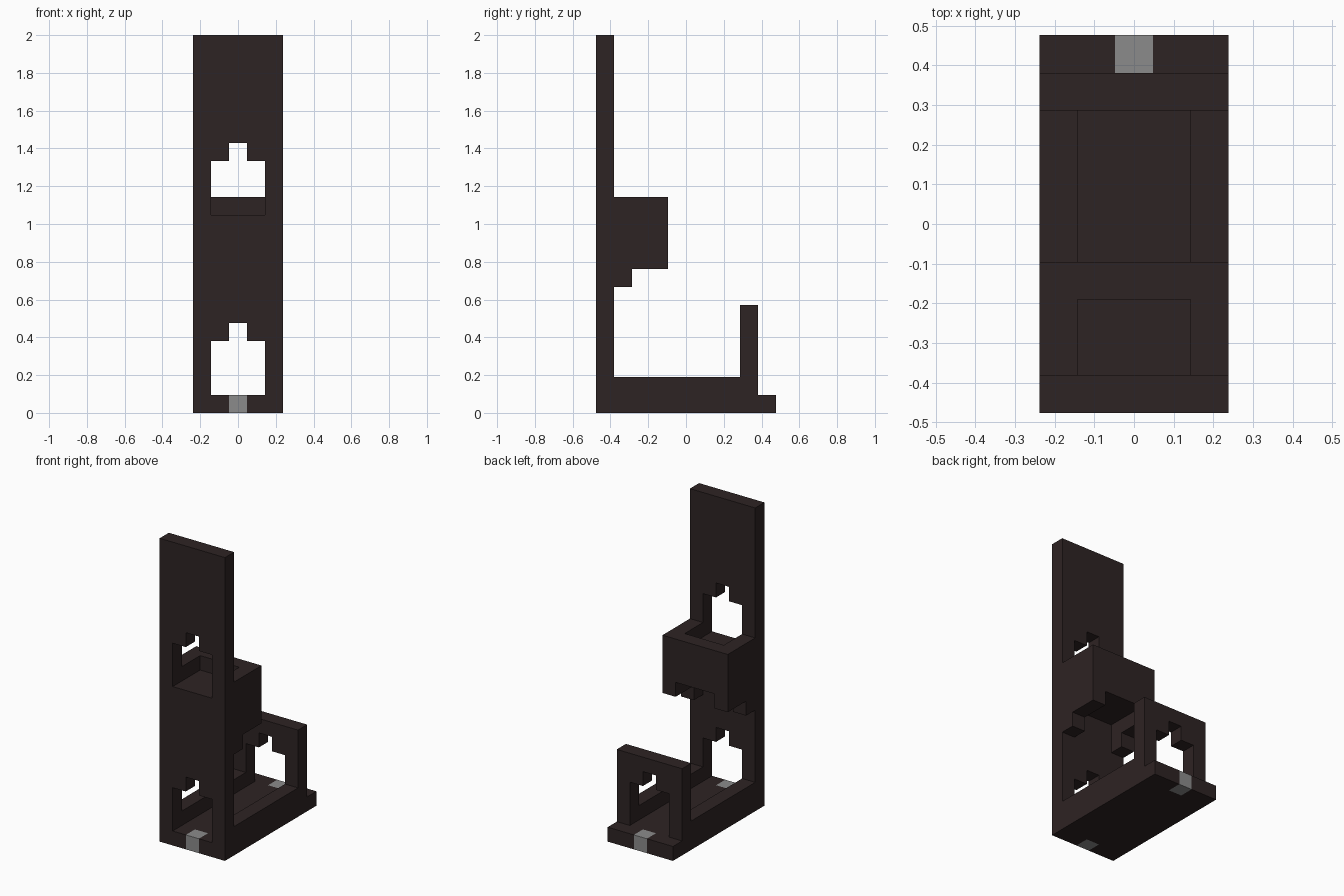
import bpy
import bmesh
from mathutils import Matrix, Vector

default = bpy.data.objects.get("Cube")
if default:
    bpy.data.objects.remove(default, do_unlink=True)

U = 2 / 21          # one block unit
HALF_DEPTH = 5      # depth runs from 0 (front) to 10 (back) before centring


def make_material(name, color):
    mat = bpy.data.materials.new(name)
    mat.use_nodes = True
    mat.diffuse_color = color
    mat.node_tree.nodes["Principled BSDF"].inputs["Base Color"].default_value = color
    return mat


DARK = make_material("dark brown", (0.027, 0.017, 0.017, 1))
GREY = make_material("mid grey", (0.26, 0.26, 0.26, 1))

# Axes that profile u, profile v and extrusion map to
PLANES = {"front": "xzy", "side": "yzx", "plan": "xyz"}


def extrude(name, plane, loops, start, end, mat=DARK):
    """Fill the outline (first loop) minus its holes and extrude it."""
    curve = bpy.data.curves.new(name, "CURVE")
    curve.dimensions = "2D"
    curve.fill_mode = "BOTH"
    curve.extrude = (end - start) / 2
    for loop in loops:
        spline = curve.splines.new("POLY")
        spline.points.add(len(loop) - 1)
        for point, (u, v) in zip(spline.points, loop):
            point.co = (u, v, 0, 1)
        spline.use_cyclic_u = True
        spline.use_smooth = False
    temp = bpy.data.objects.new(name + " curve", curve)
    bpy.context.collection.objects.link(temp)
    deps = bpy.context.evaluated_depsgraph_get()
    mesh = bpy.data.meshes.new_from_object(temp.evaluated_get(deps))
    bpy.data.objects.remove(temp, do_unlink=True)
    bpy.data.curves.remove(curve)

    # Turn the extrusion into place, weld it and face it outward
    turn = Matrix.Identity(3)
    for column, axis in enumerate(PLANES[plane]):
        turn.col[column] = [float(axis == a) for a in "xyz"]
    middle = Vector((0, 0, (start + end) / 2))
    bm = bmesh.new()
    bm.from_mesh(mesh)
    for v in bm.verts:
        v.co = (turn @ (v.co + middle) - Vector((0, HALF_DEPTH, 0))) * U
    bmesh.ops.remove_doubles(bm, verts=bm.verts, dist=0.0001)
    bmesh.ops.recalc_face_normals(bm, faces=bm.faces)
    for f in bm.faces:
        f.smooth = False
    bm.to_mesh(mesh)
    bm.free()
    mesh.name = name
    mesh.materials.clear()
    mesh.materials.append(mat)
    obj = bpy.data.objects.new(name, mesh)
    bpy.context.collection.objects.link(obj)
    return obj


def rect(u0, v0, u1, v1):
    return [(u0, v0), (u1, v0), (u1, v1), (u0, v1)]


def arch(bottom):
    """Stepped opening: wide below, one unit wide at the top."""
    half = [(1.5, bottom), (1.5, bottom + 3), (0.5, bottom + 3), (0.5, bottom + 4)]
    return half + [(-u, v) for u, v in reversed(half)]


def panel(name, top, front, holes=()):
    """Upright panel standing on the base with a doorway at its foot."""
    outline = [(2.5, 1)] + [(2.5, top), (-2.5, top), (-2.5, 1)] + arch(1)[::-1]
    extrude(name, "front", [outline, *holes], front, front + 1)


# Base slab, notched at both ends for the studs
end_notch = [(-0.5, 0), (-0.5, 1), (0.5, 1), (0.5, 0), (2.5, 0)]
outline = [(-2.5, 0)] + end_notch
outline += [(-u, 10 - v) for u, v in outline]
extrude("base_slab", "plan", [outline], 0, 1)

# Grey end studs
for name, y in (("front_stud", 0), ("rear_stud", 9)):
    extrude(name, "plan", [rect(-0.5, y, 0.5, y + 1)], 0, 1, GREY)

# Tall front panel with window, and low rear panel
panel("front_panel", 21, 0, [arch(11)])
panel("rear_panel", 6, 8)

# Side curbs and bracket cheeks, mirrored left and right
cheek = [(1, 7), (2, 7), (2, 8), (4, 8), (4, 12), (1, 12)]
for side, x in (("right", -2.5), ("left", 1.5)):
    extrude(side + "_curb", "side", [rect(1, 1, 8, 2)], x, x + 1)
    extrude(side + "_bracket_cheek", "side", [cheek], x, x + 1)

# Bracket tray with raised rear rim
tray = [(1, 9), (4, 9), (4, 12), (3, 12), (3, 11), (1, 11)]
extrude("bracket_tray", "side", [tray], -1.5, 1.5)
